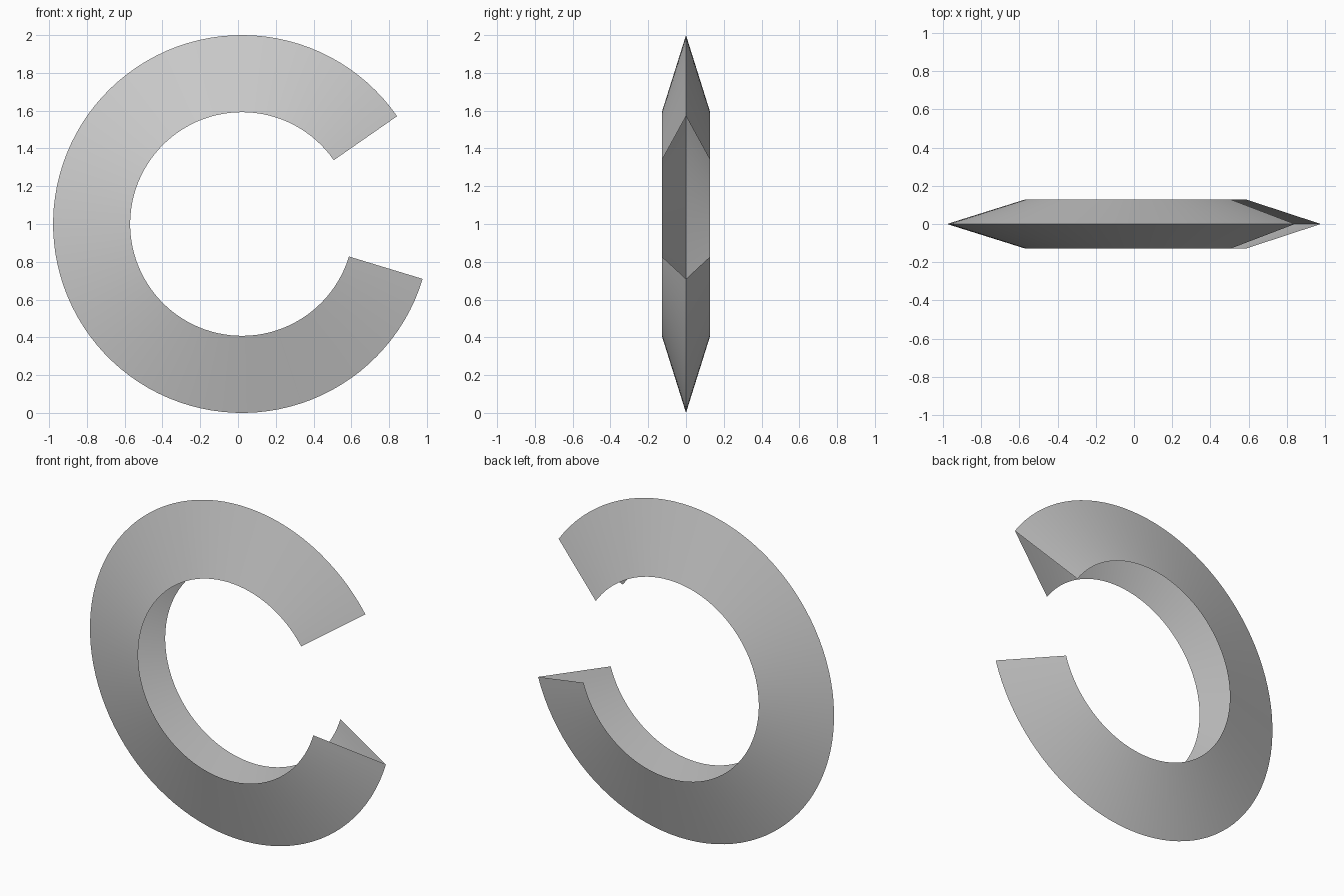
import bpy
import bmesh
from math import radians, cos, sin

cube = bpy.data.objects.get("Cube")
if cube:
    bpy.data.objects.remove(cube, do_unlink=True)

# Ring dimensions: open V section with its sharp edge outward
OUTER, INNER, HALF_DEPTH = 1.0, 0.592, 0.128
CENTRE_X, CENTRE_Z = 0.021, 1.0
START, END, STEPS = radians(34.8), radians(343.1), 90

# Plain grey material
grey = bpy.data.materials.new("plain_grey")
grey.use_nodes = True
colour = (0.6, 0.6, 0.6, 1.0)
grey.diffuse_color = colour
grey.node_tree.nodes["Principled BSDF"].inputs["Base Color"].default_value = colour

# Sweep the section round the arc; ends and inner side stay open
section = [(INNER, -HALF_DEPTH), (OUTER, 0.0), (INNER, HALF_DEPTH)]
bm = bmesh.new()
rows = []
for i in range(STEPS + 1):
    a = START + (END - START) * i / STEPS
    rows.append([bm.verts.new((CENTRE_X + r * cos(a), y, CENTRE_Z + r * sin(a)))
                 for r, y in section])
for a, b in zip(rows, rows[1:]):
    for k in range(len(section) - 1):
        bm.faces.new((a[k], a[k + 1], b[k + 1], b[k]))

mesh = bpy.data.meshes.new("split_ring")
bm.to_mesh(mesh)
bm.free()
mesh.materials.append(grey)
ring = bpy.data.objects.new("split_ring", mesh)
bpy.context.collection.objects.link(ring)

# Smooth round the arc, sharp along the outer edge
bpy.ops.object.select_all(action='DESELECT')
ring.select_set(True)
bpy.context.view_layer.objects.active = ring
bpy.ops.object.shade_smooth_by_angle(angle=radians(30))
